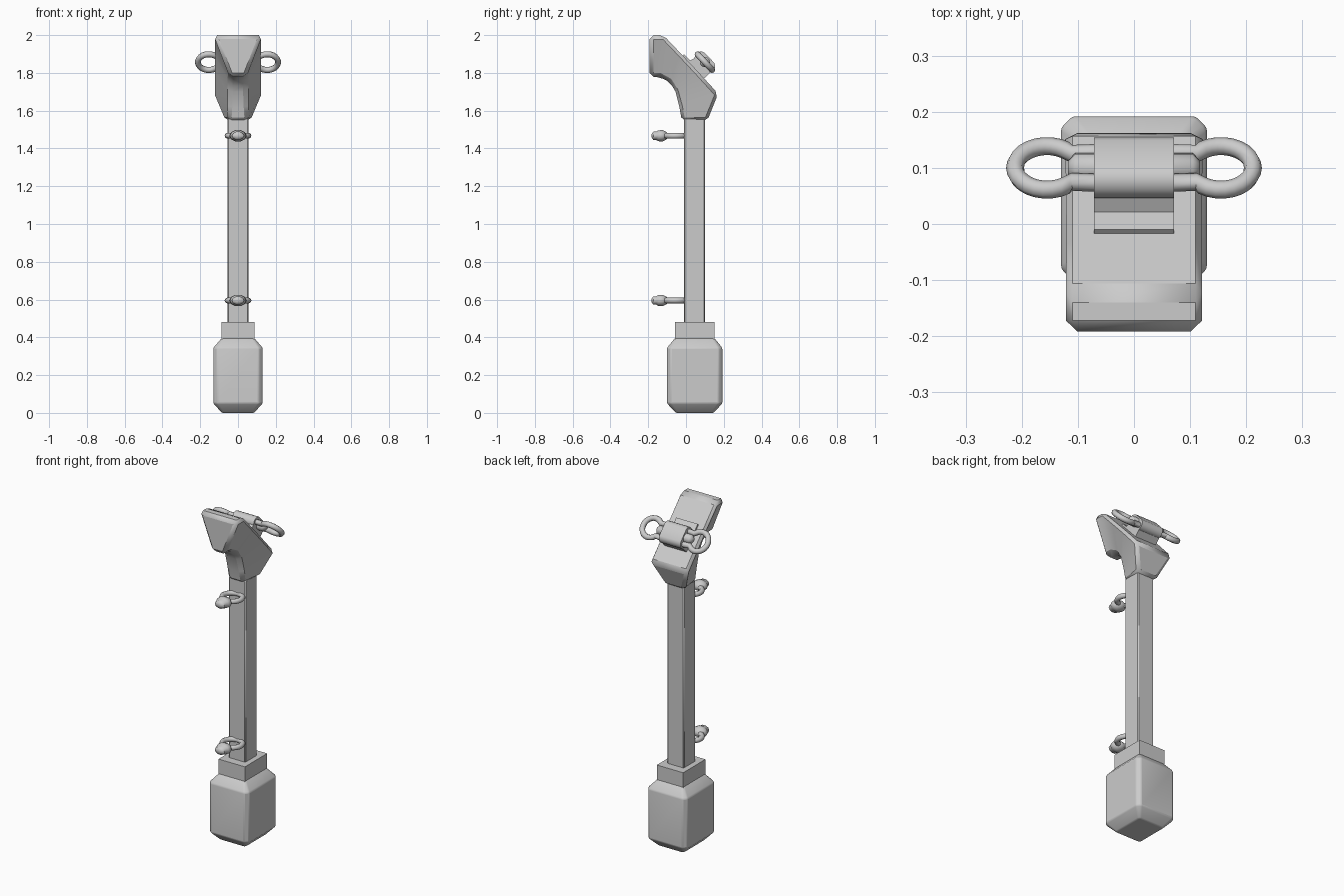
import bpy, bmesh, math
from mathutils import Matrix, Vector

if "Cube" in bpy.data.objects:
    bpy.data.objects.remove(bpy.data.objects["Cube"], do_unlink=True)

grey = bpy.data.materials.new("plain grey")
grey.use_nodes = True
grey.diffuse_color = (0.6, 0.6, 0.6, 1)
grey.node_tree.nodes["Principled BSDF"].inputs["Base Color"].default_value = (0.6, 0.6, 0.6, 1)


def finish(name, bm, bevel=0, segments=1, angle=35):
    bmesh.ops.recalc_face_normals(bm, faces=bm.faces)
    mesh = bpy.data.meshes.new(name)
    bm.to_mesh(mesh)
    bm.free()
    mesh.materials.append(grey)
    ob = bpy.data.objects.new(name, mesh)
    bpy.context.collection.objects.link(ob)
    bpy.ops.object.select_all(action='DESELECT')
    ob.select_set(True)
    bpy.context.view_layer.objects.active = ob
    if bevel:
        mod = ob.modifiers.new("Bevel", 'BEVEL')
        mod.width = bevel
        mod.segments = segments
        mod.limit_method = 'ANGLE'
        mod.angle_limit = math.radians(25)
    bpy.ops.object.shade_smooth_by_angle(angle=math.radians(angle))
    return ob


def loft(bm, rings, closed=False):
    """Skin a list of equal point loops; cap the ends when open."""
    loops = [[bm.verts.new(p) for p in r] for r in rings]
    pairs = list(zip(loops, loops[1:])) + ([(loops[-1], loops[0])] if closed else [])
    for a, b in pairs:
        for i in range(len(a)):
            j = (i + 1) % len(a)
            bm.faces.new((a[i], a[j], b[j], b[i]))
    if not closed:
        bm.faces.new(loops[0])
        bm.faces.new(loops[-1])


def tube(bm, path, r, normal, closed=False, sides=8):
    """Round tube along a flat path whose plane has the given normal."""
    rings, n = [], len(path)
    for i, p in enumerate(path):
        a = path[(i - 1) % n] if closed or i else p
        b = path[(i + 1) % n] if closed or i < n - 1 else p
        side = (b - a).normalized().cross(normal)
        rings.append([p + r * (side * math.cos(t) + normal * math.sin(t))
                      for t in (math.tau * k / sides for k in range(sides))])
    loft(bm, rings, closed)


def block(name, cy, hx, hy, z0, z1, bevel=0):
    bm = bmesh.new()
    loft(bm, [[(sx * hx, cy + sy * hy, z) for sx, sy in ((-1, -1), (1, -1), (1, 1), (-1, 1))]
              for z in (z0, z1)])
    return finish(name, bm, bevel)


# Shaft and collar
block("shaft", 0.045, 0.055, 0.055, 0.45, 1.56, 0.005)
block("collar", 0.046, 0.087, 0.105, 0.37, 0.48)

# Rounded pommel with tapered ends
bm = bmesh.new()
rings = []
for z, hx, hy, c in ((0, 0.085, 0.1, 0.008), (0.05, 0.13, 0.146, 0.02),
                     (0.345, 0.13, 0.146, 0.02), (0.395, 0.087, 0.105, 0.008)):
    rings.append([(sx * (hx - cx), 0.046 + sy * (hy - cy), z) for sx, sy, cx, cy in (
        (-1, -1, c, 0), (1, -1, c, 0), (1, -1, 0, c), (1, 1, 0, c),
        (1, 1, c, 0), (-1, 1, c, 0), (-1, 1, 0, c), (-1, -1, 0, c))])
loft(bm, rings)
finish("pommel", bm, 0.008, 2, 40)

# Hooked head: wide outer edge, narrow inner edge
bm = bmesh.new()
sections = ((-0.192, 2.0, 0.13, -0.192, 1.78, 0.045),
            (-0.12, 2.0, 0.13, -0.135, 1.777, 0.045),
            (-0.03, 1.905, 0.13, -0.085, 1.75, 0.045),
            (0.06, 1.81, 0.13, -0.055, 1.7, 0.047),
            (0.17, 1.69, 0.13, -0.035, 1.62, 0.05),
            (0.112, 1.545, 0.065, -0.022, 1.545, 0.055))
loft(bm, [[(-w, y, z), (w, y, z), (v, b, c), (-v, b, c)] for y, z, w, b, c, v in sections])
finish("head", bm, 0.02, 1, 40)

# Sling mount on the sloping back: local y runs down the slope, local z outward
along = Vector((0, 0.68, -0.73)).normalized()
out = Vector((0, 0.73, 0.68)).normalized()
centre = Vector((0, 0.1, 1.857))
X = Vector((1, 0, 0))


def slope(x, y, z):
    return centre + X * x + along * y + out * z


# Rolled strap, and its foot on the head
bm = bmesh.new()
outline = []
for k in range(16):
    t = math.tau * (k + 0.5) / 16
    outline.append((math.copysign(0.03, math.cos(t)) + 0.034 * math.cos(t), 0.034 * math.sin(t)))
loft(bm, [[slope(x, a, b) for a, b in outline] for x in (-0.071, 0.071)])
finish("strap_roll", bm)

bm = bmesh.new()
loft(bm, [[slope(x, a, b) for a, b in ((-0.105, -0.07), (0.06, -0.07), (0.06, -0.02),
                                       (-0.05, -0.02), (-0.06, -0.052), (-0.105, -0.052))]
          for x in (-0.071, 0.071)])
finish("strap_foot", bm)

# Cross pin with tapered ends
bm = bmesh.new()
loft(bm, [[slope(x, r * math.cos(math.tau * k / 10), r * math.sin(math.tau * k / 10)) for k in range(10)]
          for x, r in ((-0.118, 0.012), (-0.105, 0.027), (0.105, 0.027), (0.118, 0.012))])
finish("cross_pin", bm, angle=60)

# Side rings whose open ends run into the strap
for side, name in ((1, "left_ring"), (-1, "right_ring")):
    bm = bmesh.new()
    path = [slope(side * 0.05, -0.04, 0)]
    for k in range(21):
        t = math.radians(-140 + 14 * k)
        path.append(slope(side * (0.155 + 0.057 * math.cos(t)), 0.057 * math.sin(t), 0))
    path.append(slope(side * 0.05, 0.04, 0))
    tube(bm, path, 0.016, out)
    finish(name, bm, angle=60)

# Front loops on the shaft, each with a knotted bead
for z, name in ((0.595, "lower"), (1.467, "upper")):
    bm = bmesh.new()
    tube(bm, [Vector((0.056 * math.cos(t), -0.055 + 0.056 * math.sin(t), z))
              for t in (math.tau * k / 20 for k in range(20))],
         0.015, Vector((0, 0, 1)), True)
    finish(name + "_loop", bm, angle=60)

    bm = bmesh.new()
    loft(bm, [[(1.4 * r * math.cos(math.tau * k / 10), y, z + r * math.sin(math.tau * k / 10))
               for k in range(10)]
              for y, r in ((-0.182, 0.009), (-0.173, 0.023), (-0.158, 0.023), (-0.147, 0.03),
                           (-0.125, 0.032), (-0.105, 0.022), (-0.095, 0.01))])
    finish(name + "_bead", bm, angle=60)
